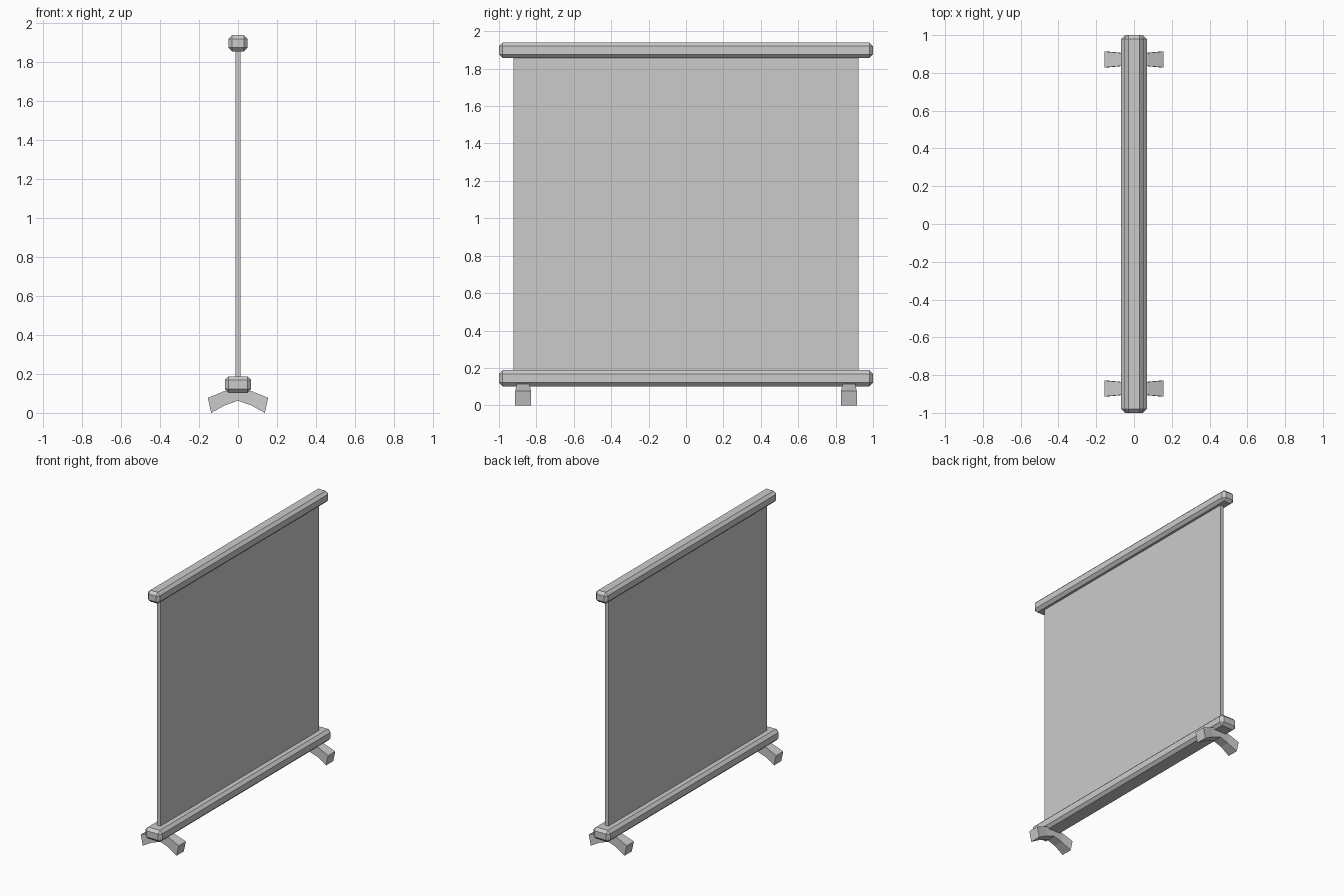
import bpy, bmesh

if "Cube" in bpy.data.objects:
    bpy.data.objects.remove(bpy.data.objects["Cube"])


def box(name, size, z, bevel=0.0):
    bm = bmesh.new()
    bmesh.ops.create_cube(bm, size=1)
    bmesh.ops.scale(bm, vec=size, verts=bm.verts)
    bmesh.ops.translate(bm, vec=(0, 0, z), verts=bm.verts)
    if bevel:
        bmesh.ops.bevel(bm, geom=bm.edges[:], offset=bevel, segments=1,
                        profile=0.5, affect='EDGES')
    return finish(name, bm)


def finish(name, bm):
    bmesh.ops.recalc_face_normals(bm, faces=bm.faces)
    mesh = bpy.data.meshes.new(name)
    bm.to_mesh(mesh)
    bm.free()
    obj = bpy.data.objects.new(name, mesh)
    bpy.context.collection.objects.link(obj)
    return obj


# Chamfered rails and the screen panel between them
box("top_rail", (0.10, 2.0, 0.084), 1.898, 0.02)
box("bottom_rail", (0.136, 2.0, 0.086), 0.145, 0.02)
box("screen_panel", (0.026, 1.846, 1.73), 1.015)

# Arched foot: half stations of (top x, top z, bottom x, bottom z, half width)
HALF = [(0.155, 0.077, 0.138, 0.0, 0.042),
        (0.075, 0.110, 0.065, 0.040, 0.035),
        (0.0, 0.128, 0.0, 0.062, 0.035)]
STATIONS = HALF + [(-a, b, -c, d, w) for a, b, c, d, w in reversed(HALF[:2])]


def foot(name, y):
    bm = bmesh.new()
    rings = []
    for tx, tz, bx, bz, w in STATIONS:
        pts = [(tx, y - w, tz), (tx, y + w, tz), (bx, y + w, bz), (bx, y - w, bz)]
        rings.append([bm.verts.new(p) for p in pts])
    for r, s in zip(rings, rings[1:]):
        for i in range(4):
            j = (i + 1) % 4
            bm.faces.new((r[i], r[j], s[j], s[i]))
    bm.faces.new(rings[0])
    bm.faces.new(rings[-1])
    finish(name, bm)


# One foot near each end
foot("left_foot", -0.871)
foot("right_foot", 0.871)
